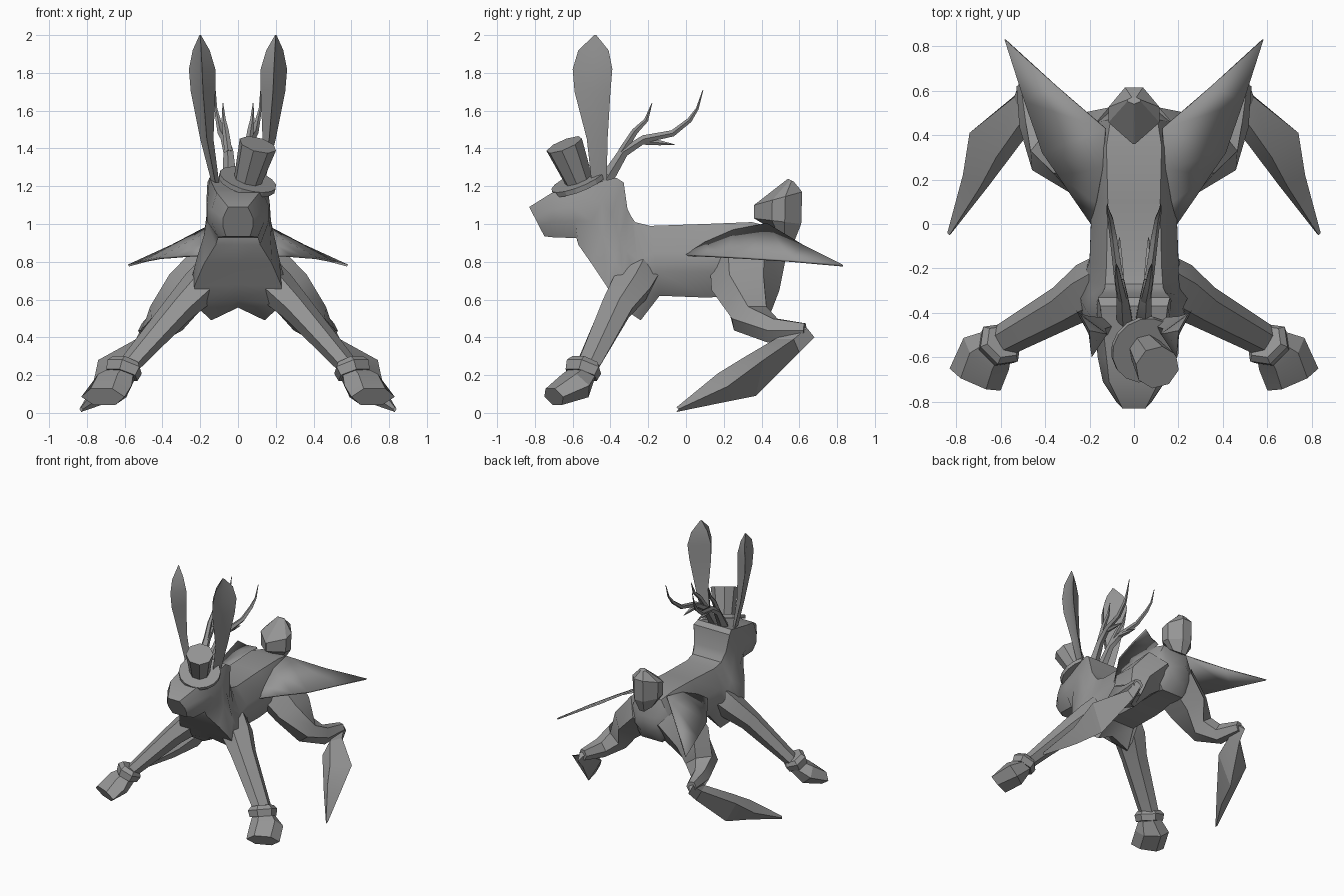
import bpy
import bmesh
import math
from mathutils import Vector

default_cube = bpy.data.objects.get("Cube")
if default_cube:
    bpy.data.objects.remove(default_cube, do_unlink=True)

GREY = (0.3, 0.3, 0.3, 1.0)
grey = bpy.data.materials.new("plain grey")
grey.use_nodes = True
grey.diffuse_color = GREY
grey.node_tree.nodes["Principled BSDF"].inputs["Base Color"].default_value = GREY


def finish(name, bm, mirrored=False, smooth_angle=32):
    """Turn a bmesh into a named, shaded object, mirrored across x if asked."""
    bmesh.ops.recalc_face_normals(bm, faces=bm.faces)
    mesh = bpy.data.meshes.new(name)
    bm.to_mesh(mesh)
    bm.free()
    mesh.materials.append(grey)
    obj = bpy.data.objects.new(name, mesh)
    bpy.context.scene.collection.objects.link(obj)
    bpy.ops.object.select_all(action='DESELECT')
    obj.select_set(True)
    bpy.context.view_layer.objects.active = obj
    bpy.ops.object.shade_smooth_by_angle(angle=math.radians(smooth_angle))
    if mirrored:
        modifier = obj.modifiers.new("Mirror", 'MIRROR')
        modifier.use_mirror_merge = False
    return obj


def loft(name, rings, mirrored=False, smooth_angle=32):
    """Skin a list of equal-length point rings and cap both ends."""
    bm = bmesh.new()
    loops = [[bm.verts.new(point) for point in ring] for ring in rings]
    count = len(loops[0])
    for lower, upper in zip(loops, loops[1:]):
        for i in range(count):
            j = (i + 1) % count
            bm.faces.new((lower[i], lower[j], upper[j], upper[i]))
    bm.faces.new(loops[0])
    bm.faces.new(loops[-1])
    return finish(name, bm, mirrored, smooth_angle)


def tube(name, stations, sides=6, mirrored=True, smooth_angle=32):
    """Loft ellipses along a path; station = (x, y, z, level radius, other radius)."""
    centres = [Vector(s[:3]) for s in stations]
    rings = []
    for i, station in enumerate(stations):
        before = centres[max(i - 1, 0)]
        after = centres[min(i + 1, len(centres) - 1)]
        direction = (after - before).normalized()
        level = direction.cross(Vector((0, 0, 1))).normalized()
        other = level.cross(direction)
        ring = []
        for k in range(sides):
            angle = math.tau * k / sides
            ring.append(centres[i] + level * station[3] * math.cos(angle)
                        + other * station[-1] * math.sin(angle))
        rings.append(ring)
    return loft(name, rings, mirrored, smooth_angle)


def section(top_y, top_z, low_y, low_z, width, crown=0.62, keel=0.55,
            notch=0.0, shoulder=1.0):
    """Cross-section between two points on the midline, with relative widths."""
    half = [(crown, 1), (shoulder, 0.62), (1, 0.35), (keel, 0)]
    outline = half + [(0, notch)] + [(-u, t) for u, t in reversed(half)]
    return [(u * width, low_y + (top_y - low_y) * t, low_z + (top_z - low_z) * t)
            for u, t in outline]


# Head, neck and torso in one skin
loft("head_and_body", [section(*s) for s in [
    (-0.83, 1.09, -0.75, 0.935, 0.08, 0.65, 0.8),
    (-0.71, 1.165, -0.71, 0.93, 0.14, 0.8, 0.75),
    (-0.6, 1.185, -0.58, 0.925, 0.165, 0.75, 0.65),
    (-0.37, 1.245, -0.57, 0.89, 0.168, 0.9, 0.7),
    (-0.33, 1.22, -0.5, 0.79, 0.18, 0.9, 1.0, 0, 0.92),
    (-0.31, 1.08, -0.42, 0.67, 0.22, 0.65, 1.05, 0.02, 0.78),
    (-0.29, 1.04, -0.36, 0.57, 0.24, 0.55, 0.95, 0.06, 0.78),
    (-0.27, 1.01, -0.24, 0.49, 0.235, 0.55, 0.6, 0.13, 0.85),
    (-0.19, 0.99, -0.14, 0.62, 0.2),
    (0.1, 1.0, 0.12, 0.61, 0.19),
    (0.35, 1.01, 0.3, 0.63, 0.2),
    (0.47, 0.98, 0.44, 0.62, 0.17),
    (0.52, 0.84, 0.5, 0.7, 0.1),
]], smooth_angle=40)

# Front legs, cuffs and paws
tube("front_legs", [
    (0.12, -0.26, 0.74, 0.13, 0.11),
    (0.2, -0.295, 0.665, 0.125, 0.1),
    (0.31, -0.37, 0.555, 0.1, 0.08),
    (0.58, -0.52, 0.25, 0.075, 0.05),
])
tube("cuffs", [
    (0.59, -0.53, 0.27, 0.085, 0.075),
    (0.6, -0.54, 0.245, 0.11, 0.095),
    (0.615, -0.555, 0.2, 0.1, 0.085),
], smooth_angle=15)
tube("paws", [
    (0.6, -0.54, 0.21, 0.08, 0.06),
    (0.665, -0.585, 0.145, 0.125, 0.085),
    (0.715, -0.7, 0.085, 0.125, 0.055),
], smooth_angle=15)

# Hind legs
tube("hind_legs", [
    (0.1, 0.325, 0.8, 0.2, 0.17),
    (0.27, 0.315, 0.65, 0.18, 0.14),
    (0.38, 0.34, 0.5, 0.125, 0.1),
    (0.45, 0.46, 0.435, 0.07, 0.075),
    (0.49, 0.63, 0.435, 0.04, 0.045),
])

# Hind feet: four-sided blades, each ring running outer, upper, inner, lower
loft("hind_feet", [
    [(0.51, 0.64, 0.45), (0.49, 0.61, 0.46), (0.47, 0.63, 0.44), (0.5, 0.68, 0.4)],
    [(0.54, 0.57, 0.39), (0.5, 0.47, 0.39), (0.47, 0.53, 0.38), (0.51, 0.6, 0.32)],
    [(0.74, 0.41, 0.28), (0.62, 0.3, 0.29), (0.485, 0.395, 0.3), (0.62, 0.37, 0.09)],
    [(0.77, 0.22, 0.14), (0.69, 0.17, 0.21), (0.655, 0.17, 0.13), (0.7, 0.17, 0.05)],
    [(0.84, -0.04, 0.02), (0.83, -0.05, 0.03), (0.82, -0.04, 0.02), (0.83, -0.05, 0.005)],
], mirrored=True, smooth_angle=18)

# Tail: a faceted bob, ridged at the front
loft("tail", [section(*s, crown=0.05, keel=0.35) for s in [
    (0.43, 0.99, 0.57, 0.9, 0.06),
    (0.36, 1.03, 0.61, 1.0, 0.11),
    (0.36, 1.1, 0.615, 1.17, 0.115),
    (0.54, 1.24, 0.57, 1.225, 0.03),
]], smooth_angle=15)

# Wings: swept pointed sheets, fanned out from the flanks
bm = bmesh.new()
spine = [(0.19, 0.0, 0.835), (0.17, 0.1, 0.9), (0.14, 0.25, 0.965),
         (0.13, 0.43, 1.0), (0.35, 0.62, 0.885), (0.58, 0.83, 0.78)]
edge = [(0.28, 0.13, 0.83), (0.34, 0.22, 0.825), (0.41, 0.32, 0.82),
        (0.49, 0.55, 0.805)]
upper = [bm.verts.new(p) for p in spine]
lower = [bm.verts.new(p) for p in edge]
bm.faces.new((upper[0], upper[1], lower[0]))
for i in range(3):
    bm.faces.new((upper[i + 1], upper[i + 2], lower[i + 1], lower[i]))
bm.faces.new((upper[4], upper[5], lower[3]))
wings = finish("wings", bm, mirrored=True)
thickness = wings.modifiers.new("Thickness", 'SOLIDIFY')
thickness.thickness = 0.012
thickness.offset = 0

# Ears: leaf shapes with a hollowed outer side
ear_rings = []
for z, front, back, x, half in [
        (1.22, -0.5, -0.42, 0.12, 0.02),
        (1.45, -0.525, -0.415, 0.165, 0.035),
        (1.7, -0.59, -0.4, 0.185, 0.065),
        (1.82, -0.6, -0.39, 0.19, 0.07),
        (1.92, -0.57, -0.41, 0.195, 0.045),
        (2.0, -0.485, -0.475, 0.2, 0.004)]:
    middle = (front + back) / 2
    ear_rings.append([(x, front, z), (x - half, middle, z),
                      (x + half, back, z), (x + half * 0.2, middle, z)])
loft("ears", ear_rings, mirrored=True)

# Antlers: one swept beam with two prongs on each side
tube("antler_beams", [
    (0.04, -0.43, 1.22, 0.04), (0.05, -0.33, 1.38, 0.028),
    (0.07, -0.22, 1.45, 0.022), (0.09, -0.07, 1.48, 0.018),
    (0.105, 0.02, 1.55, 0.014), (0.117, 0.06, 1.61, 0.008),
    (0.12, 0.09, 1.71, 0.002),
], sides=5)
tube("antler_upper_prongs", [
    (0.05, -0.34, 1.38, 0.022), (0.065, -0.27, 1.49, 0.018),
    (0.075, -0.21, 1.55, 0.012), (0.08, -0.18, 1.64, 0.002),
], sides=5)
tube("antler_lower_prongs", [
    (0.06, -0.25, 1.44, 0.02), (0.065, -0.14, 1.43, 0.014),
    (0.065, -0.06, 1.42, 0.002),
], sides=5)

# Tilted top hat
hat_base = Vector((0.05, -0.565, 1.225))
hat_top = Vector((0.105, -0.645, 1.42))
hat_axis = (hat_top - hat_base).normalized()


def hat_part(name, start, end, start_radius, end_radius, sides):
    tube(name, [(*start, start_radius), (*end, end_radius)], sides, False, 20)


hat_part("hat_crown", hat_base, hat_top, 0.075, 0.102, 8)
hat_part("hat_brim", hat_base - hat_axis * 0.015, hat_base + hat_axis * 0.012,
         0.155, 0.155, 16)
